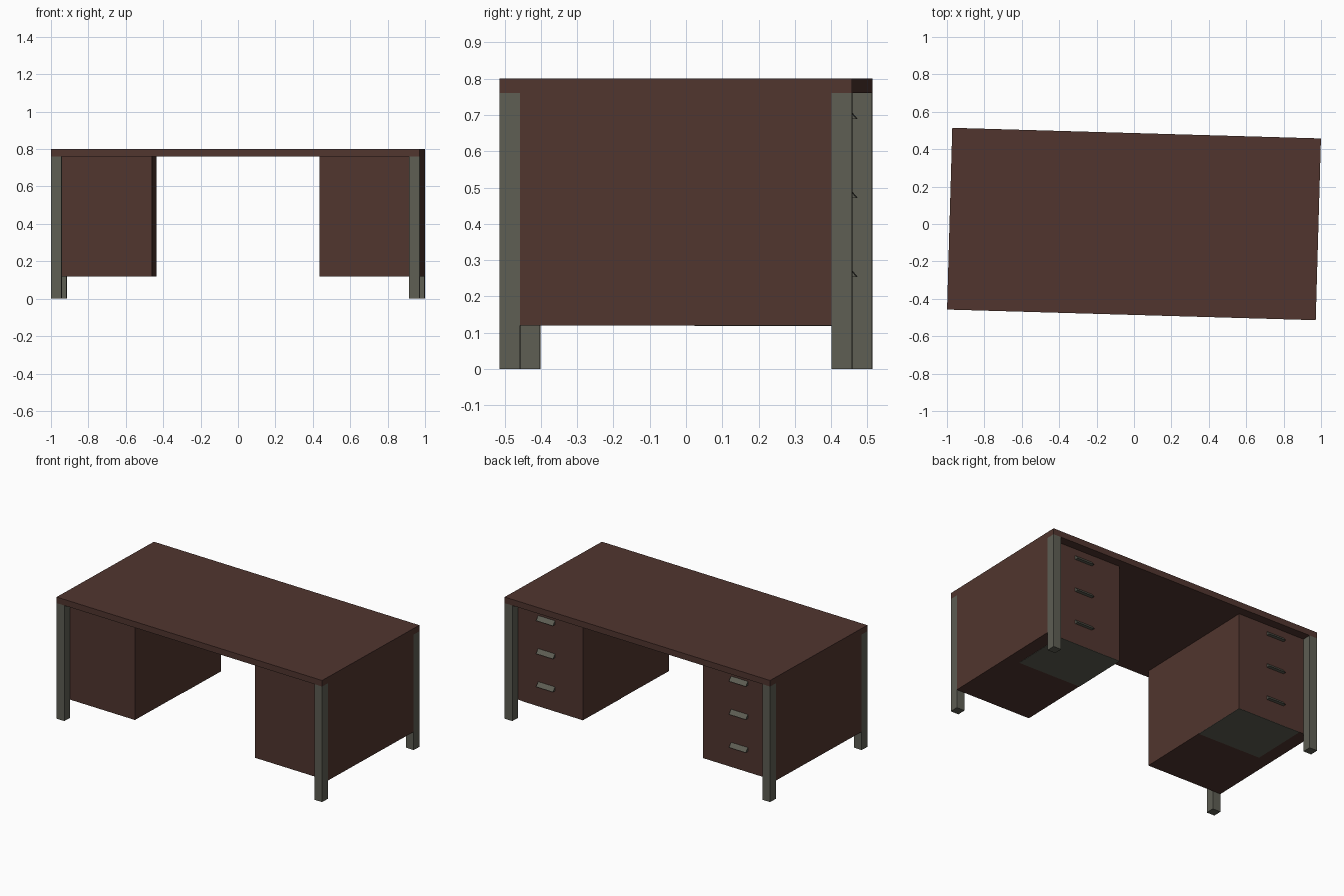
import bpy
from mathutils import Matrix

if "Cube" in bpy.data.objects:
    bpy.data.objects.remove(bpy.data.objects["Cube"])

ROT = Matrix.Rotation(-0.0288, 4, 'Z')   # whole desk is turned slightly
HW, HD = 0.986, 0.486                    # half width and half depth
LEG, TOP_Z, TOP_T = 0.057, 0.80, 0.04
INNER, BASE = 0.447, 0.12                # cabinet inner side and underside


def material(name, rgb):
    m = bpy.data.materials.new(name)
    m.diffuse_color = (*rgb, 1)
    m.use_nodes = True
    m.node_tree.nodes["Principled BSDF"].inputs["Base Color"].default_value = m.diffuse_color
    return m


wood = material("dark_brown_wood", (0.082, 0.036, 0.028))
metal = material("olive_grey_metal", (0.112, 0.112, 0.088))


def make(name, verts, faces, mat):
    me = bpy.data.meshes.new(name)
    me.from_pydata(verts, [], faces)
    me.transform(ROT)
    me.materials.append(mat)
    ob = bpy.data.objects.new(name, me)
    bpy.context.collection.objects.link(ob)
    return ob


def box(name, xs, ys, zs, mat):
    x0, x1 = sorted(xs)
    y0, y1 = sorted(ys)
    z0, z1 = sorted(zs)
    v = [(x, y, z) for z in (z0, z1) for x, y in ((x0, y0), (x1, y0), (x1, y1), (x0, y1))]
    f = [(3, 2, 1, 0), (4, 5, 6, 7)]
    f += [(i, (i + 1) % 4, (i + 1) % 4 + 4, i + 4) for i in range(4)]
    return make(name, v, f, mat)


def wedge_handle(name, cx, y, z, mat, w=0.125, d=0.022, h=0.026):
    # sloped pull: triangular profile extruded along x
    v = [(cx + s * w / 2, y + a, z + b) for s in (-1, 1) for a, b in ((0, 0), (d, 0), (0, h))]
    f = [(0, 2, 1), (3, 4, 5), (0, 1, 4, 3), (1, 2, 5, 4), (2, 0, 3, 5)]
    return make(name, v, f, mat)


# table top
under = TOP_Z - TOP_T
box("desk_top", (-HW, HW), (-HD, HD), (under, TOP_Z), wood)

cab_y = HD - LEG
for s, side in ((-1, "left"), (1, "right")):
    # corner legs
    for t, end in ((-1, "front"), (1, "back")):
        box(f"{end}_{side}_leg", (s * HW, s * (HW - LEG)), (t * HD, t * (HD - LEG)), (0, under), metal)
    # drawer cabinet between the legs
    box(f"{side}_cabinet", (s * HW, s * INNER), (-cab_y, cab_y), (BASE, under), wood)
    # grey drawer base showing on the cabinet underside
    box(f"{side}_drawer_base", (s * INNER, s * (INNER + 0.45)), (cab_y - 0.38, cab_y),
        (BASE - 0.002, BASE), metal)
    # three drawer pulls on the back
    for i in range(3):
        wedge_handle(f"{side}_drawer_handle_{i + 1}", s * (HW + INNER) / 2, cab_y,
                     0.254 + 0.2175 * i, metal)
